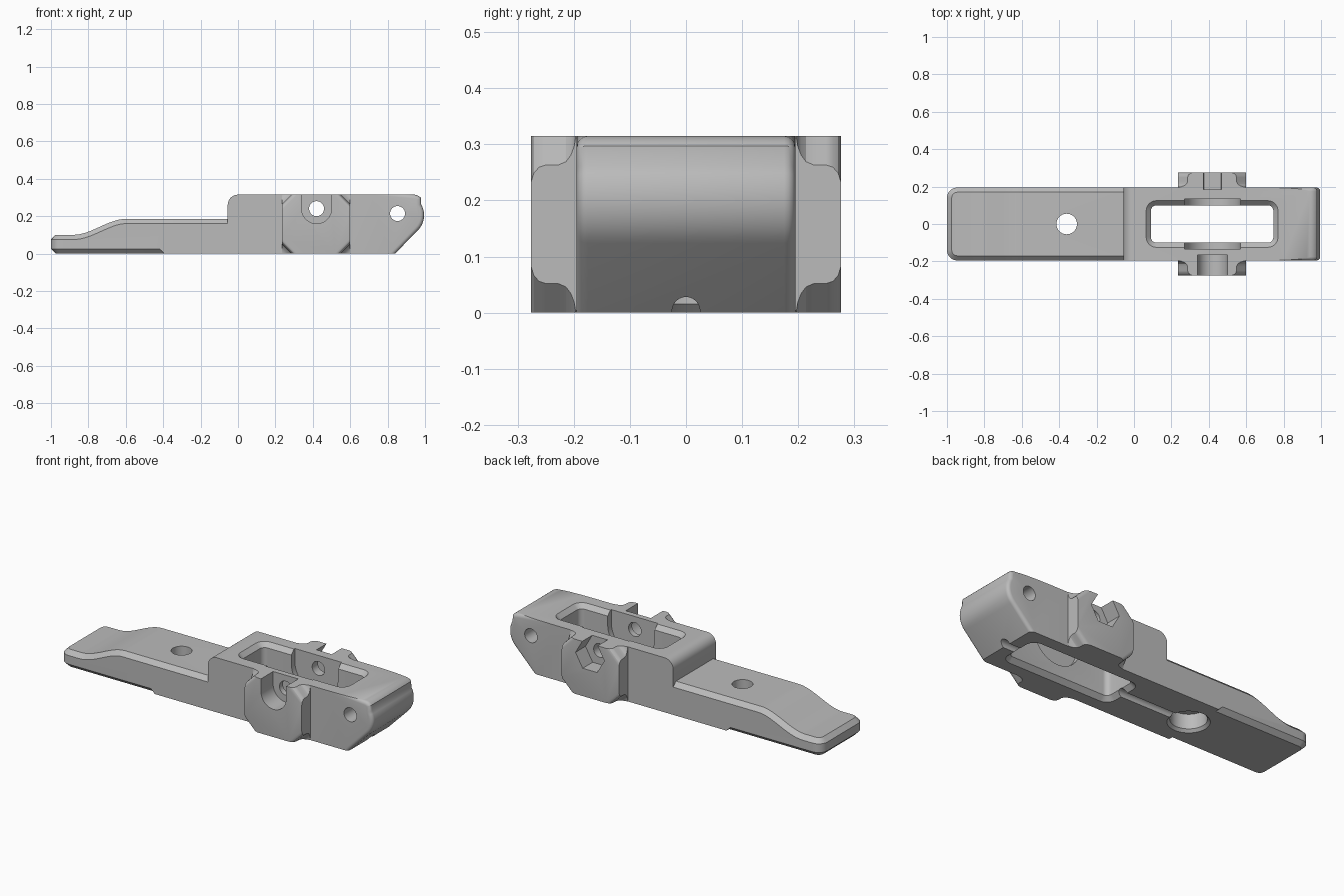
import bpy, bmesh, math
from mathutils import Vector

cube = bpy.data.objects.get("Cube")
if cube:
    bpy.data.objects.remove(cube, do_unlink=True)

grey = bpy.data.materials.new("satin_grey")
grey.use_nodes = True
COLOR = (0.5, 0.5, 0.5, 1)
grey.diffuse_color = COLOR
grey.node_tree.nodes["Principled BSDF"].inputs["Base Color"].default_value = COLOR

HALF = 0.195              # half width of the body
PIN_X, PIN_Z = 0.42, 0.24  # cross bolt axis


def finish(name, bm):
    bmesh.ops.recalc_face_normals(bm, faces=bm.faces)
    mesh = bpy.data.meshes.new(name)
    bm.to_mesh(mesh)
    bm.free()
    mesh.materials.append(grey)
    obj = bpy.data.objects.new(name, mesh)
    bpy.context.collection.objects.link(obj)
    return obj


def loft(rings):
    """Closed solid through rings of equal point count."""
    bm = bmesh.new()
    loops = [[bm.verts.new(p) for p in ring] for ring in rings]
    n = len(loops[0])
    for a, b in zip(loops, loops[1:]):
        for i in range(n):
            bm.faces.new((a[i], a[(i + 1) % n], b[(i + 1) % n], b[i]))
    bm.faces.new(loops[0][::-1])
    bm.faces.new(loops[-1])
    bmesh.ops.recalc_face_normals(bm, faces=bm.faces)
    return bm


def extrude_y(profile, y0, y1):
    return loft([[(x, y, z) for x, z in profile] for y in (y0, y1)])


def arc(cx, cy, r, a0, a1, n):
    step = math.radians(a1 - a0) / n
    return [(cx + r * math.cos(math.radians(a0) + i * step),
             cy + r * math.sin(math.radians(a0) + i * step)) for i in range(n + 1)]


def circle(cx, cy, r, n=40):
    return arc(cx, cy, r, 0, 360, n)[:-1]


def u_shape(r):
    """Half round bottom with straight sides running out of the top."""
    return arc(PIN_X, PIN_Z, r, 180, 360, 24) + [(PIN_X + r, 0.4), (PIN_X - r, 0.4)]


def rounded_rect(x0, x1, y, r):
    pts = []
    for k, (cx, cy) in enumerate([(x1 - r, y - r), (x0 + r, y - r),
                                  (x0 + r, r - y), (x1 - r, r - y)]):
        pts += arc(cx, cy, r, 90 * k, 90 * k + 90, 6)
    return pts


def boolean(target, tool, operation):
    mod = target.modifiers.new(operation.lower(), 'BOOLEAN')
    mod.operation, mod.solver, mod.object = operation, 'EXACT', tool
    bpy.context.view_layer.objects.active = target
    bpy.ops.object.modifier_apply(modifier=mod.name)
    bpy.data.objects.remove(tool, do_unlink=True)


# Handle: S-curved top, rounded tip, chamfered rims
profile = [(0.1, 0), (0.1, 0.185)]
for i in range(17):
    t = 1 - i / 16
    profile.append((-0.88 + 0.28 * t, 0.1 + 0.085 * t * t * (3 - 2 * t)))
profile += [(-1, 0.1), (-1, 0)]
bm = extrude_y(profile, -HALF, HALF)
tip = [e for e in bm.edges if all(v.co.x < -0.99 for v in e.verts)
       and abs(e.verts[0].co.z - e.verts[1].co.z) > 0.05]
tip = [e for e in bm.edges if e in tip]
bmesh.ops.bevel(bm, geom=tip, offset=0.055, segments=6, profile=0.5, affect='EDGES')
bm.normal_update()
rim = [e for e in bm.edges if len(e.link_faces) == 2
       and min(abs(f.normal.z) for f in e.link_faces) < 0.1
       and max(abs(f.normal.z) for f in e.link_faces) > 0.5
       and all(v.co.x < 0.09 for v in e.verts) | (abs(e.verts[0].co.x - e.verts[1].co.x) > 0.4)]
bmesh.ops.bevel(bm, geom=rim, offset=0.025, segments=1, affect='EDGES')
handle = finish("lever_handle", bm)

# Block: upright body with rounded shoulder, slanted tail and a low foot under the handle
profile = [(-0.395, 0), (0.84, 0)]
profile += arc(0.88, 0.205, 0.115, -45, 30, 10)
profile += arc(0.94, 0.265, 0.05, 40, 90, 5)
profile += arc(0, 0.26, 0.055, 90, 180, 8)
profile += [(-0.055, 0.14), (-0.4, 0.14), (-0.42, 0.025)]
bm = extrude_y(profile, -HALF, HALF)
tail = [e for e in bm.edges if all(v.co.x > 0.83 for v in e.verts)
        and abs(e.verts[0].co.y - e.verts[1].co.y) < 0.01]
bmesh.ops.bevel(bm, geom=tail, offset=0.02, segments=4, profile=0.5, affect='EDGES')
body = finish("lever_body", bm)
boolean(body, handle, 'UNION')


# Side bosses: clipped corners that flare into the body
def boss_ring(y, c):
    x0, x1, z1 = 0.235, 0.6, 0.315
    return [(x, y, z) for x, z in [(x0 + c, 0), (x1 - c, 0), (x1, c), (x1, z1 - c),
                                   (x1 - c, z1), (x0 + c, z1), (x0, z1 - c), (x0, c)]]


steps = [(0.18, 0.004), (0.197, 0.004), (0.199, 0.018), (0.205, 0.034), (0.214, 0.046),
         (0.228, 0.052), (0.25, 0.052), (0.262, 0.056), (0.271, 0.066), (0.276, 0.082)]
for side in (-1, 1):
    boss = finish("side_boss", loft([boss_ring(side * y, c) for y, c in steps]))
    boolean(body, boss, 'UNION')

# Through slot with chamfered mouths
slot = [[(x, y, z) for x, y in rounded_rect(0.09 - g, 0.745 + g, 0.1 + g, 0.03 + g)]
        for z, g in [(-0.01, 0.035), (0.025, 0), (0.29, 0), (0.325, 0.035)]]
boolean(body, finish("slot_cutter", loft(slot)), 'DIFFERENCE')

# Spring seats in the slot walls, bolt head seat, nut seat and pin holes
hexagon = circle(PIN_X, PIN_Z, 0.092, 6)
cuts = [(u_shape(0.15), -0.133, 0.133),
        (u_shape(0.08), -0.4, -0.165),
        (hexagon, 0.185, 0.4),
        (circle(PIN_X, PIN_Z, 0.04), -0.4, 0.4),
        (circle(0.853, 0.214, 0.04), -0.4, 0.4)]
for shape, y0, y1 in cuts:
    boolean(body, finish("seat_cutter", extrude_y(shape, y0, y1)), 'DIFFERENCE')

# Handle hole with a wide counterbore underneath
bore = [[(x, y, z) for x, y in circle(-0.36, 0, r)]
        for z, r in [(-0.01, 0.12), (0.015, 0.095), (0.1, 0.095), (0.1001, 0.055), (0.3, 0.055)]]
boolean(body, finish("bore_cutter", loft(bore)), 'DIFFERENCE')

# Narrow groove along the underside
groove = [[(x, y, z) for y, z in circle(0, 0.003, 0.025, 24)] for x in (-0.36, 1.1)]
boolean(body, finish("groove_cutter", loft(groove)), 'DIFFERENCE')

# Smooth the curves, keep crisp edges
bpy.ops.object.select_all(action='DESELECT')
body.select_set(True)
bpy.context.view_layer.objects.active = body
bpy.ops.object.shade_smooth_by_angle(angle=math.radians(25))
